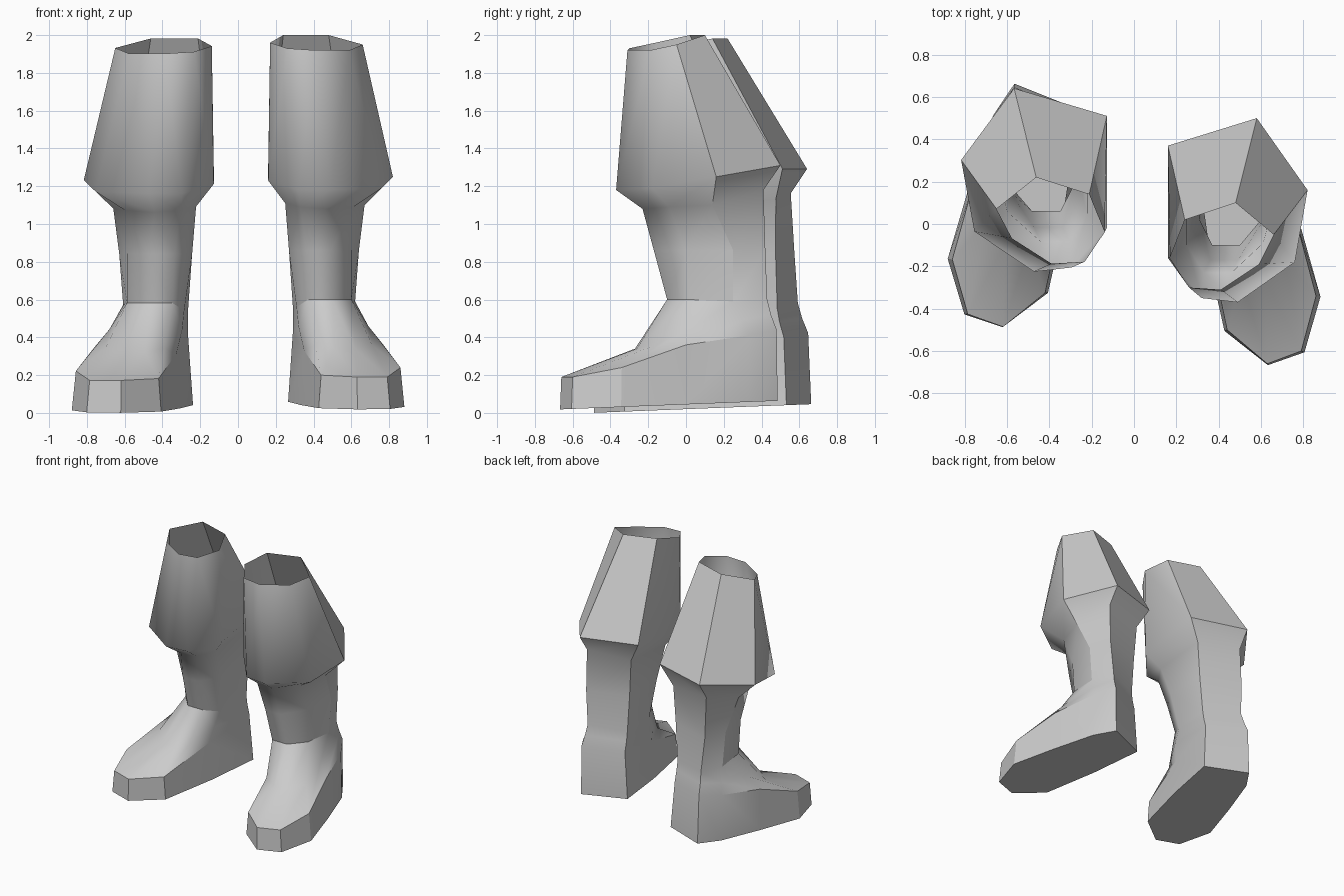
import bpy
import bmesh

if "Cube" in bpy.data.objects:
    bpy.data.objects.remove(bpy.data.objects["Cube"], do_unlink=True)

# One plain grey for both boots
grey = bpy.data.materials.new("plain_grey")
grey.use_nodes = True
grey_value = (0.6, 0.6, 0.6, 1)
grey.diffuse_color = grey_value
grey.node_tree.nodes["Principled BSDF"].inputs["Base Color"].default_value = grey_value

# Cross-sections in hundredths, counter-clockwise from the back corner:
# back, inner back, inner, inner front, front, outer front, outer
rim = [(48, 10, 200), (24, 2, 200), (17, -16, 196), (26, -30, 193),
       (41, -31, 192), (59, -19, 192), (66, -5, 195)]
calf = [(58, 50, 131), (16, 37, 131), (16, -16, 123), (32, -35, 118),
        (49, -37, 118), (76, -18, 119), (82, 16, 125)]
below_calf = [(58, 41, 118), (25, 33, 115), (25, -10, 111), (33, -23, 109),
              (46, -23, 108), (61, -9, 109), (67, 14, 110)]
shin = [(58, 42, 86), (27, 32, 86), (27, -2, 86), (36, -17, 86),
        (49, -17, 86), (60, 0, 86), (64, 25, 86)]
ankle = [(56, 43, 60), (29, 32, 57), (31, 2, 56), (37, -10, 60),
         (50, -10, 60), (60, 2, 60), (62, 25, 59)]

# The foot has two more points, on its outer side
instep = [(57, 45, 52), (29, 33, 50), (32, -4, 46), (41, -23, 36),
          (51, -27, 34), (62, -26, 34), (71, -16, 36), (69, 5, 46), (65, 30, 49)]
foot_edge = [(58, 48, 44), (29, 35, 42), (35, -7, 33), (44, -50, 20),
             (63, -66, 19), (79, -60, 19), (86, -34, 24), (77, 0, 36), (67, 33, 41)]

# How the leg points spread out over the foot points
SPREAD = (0, 1, 2, 3, 4, 4, 5, 5, 6)
COLUMNS = len(SPREAD)


def left_place(x, y, z):
    return (x, y, z)


def right_place(x, y, z):
    """Mirror, step back and turn slightly for the other boot."""
    return (-(x - 0.043 * (0.9 - x)), y + 0.18 - 0.03 * z, z - 0.018)


def sole_point(point):
    """Drop a foot edge point to the sole, a little wider and rising to the heel."""
    x, y, z = point
    return (60 + (x - 60) * 1.08, y * 1.01, 4.5 + y * 0.04)


def add_ring(bm, section, place):
    verts = [bm.verts.new(place(*(c / 100 for c in point))) for point in section]
    if len(verts) < COLUMNS:
        verts = [verts[i] for i in SPREAD]
    return verts


def sharpen(bm, a, b):
    edge = bm.edges.get((a, b)) if a != b else None
    if edge:
        edge.smooth = False


def build_boot(name, place, mirrored):
    bm = bmesh.new()
    sole = [sole_point(p) for p in foot_edge]
    sections = [rim, calf, below_calf, shin, ankle, instep, foot_edge, sole]
    rings = [add_ring(bm, s, place) for s in sections]

    # Walls between neighbouring sections, open at the rim
    for upper, lower in zip(rings, rings[1:]):
        for i in range(COLUMNS):
            j = (i + 1) % COLUMNS
            corners = list(dict.fromkeys((lower[i], lower[j], upper[j], upper[i])))
            if len(corners) > 2:
                bm.faces.new(corners)

    # Closed sole
    bm.faces.new(rings[-1][::-1])
    if mirrored:
        bmesh.ops.reverse_faces(bm, faces=bm.faces[:])
    for face in bm.faces:
        face.smooth = True

    # Crisp vertical creases: leg back corners, heel and toe cap
    for level in range(len(rings) - 1):
        if level < 4:
            creases = (0, 1, 8)
        elif level < 6:
            creases = (0, 1)
        else:
            creases = (0, 1, 3, 4, 5, 6)
        for i in creases:
            sharpen(bm, rings[level][i], rings[level + 1][i])

    # Crisp horizontal creases: back of calf, ankle, foot edge, sole
    bands = {1: (8, 0), 4: range(2, 8), 6: range(2, 8), 7: range(COLUMNS)}
    for level, columns in bands.items():
        for i in columns:
            sharpen(bm, rings[level][i], rings[level][(i + 1) % COLUMNS])

    mesh = bpy.data.meshes.new(name)
    bm.to_mesh(mesh)
    bm.free()
    mesh.materials.append(grey)
    boot = bpy.data.objects.new(name, mesh)
    bpy.context.collection.objects.link(boot)
    return boot


build_boot("left_boot", left_place, False)
build_boot("right_boot", right_place, True)
